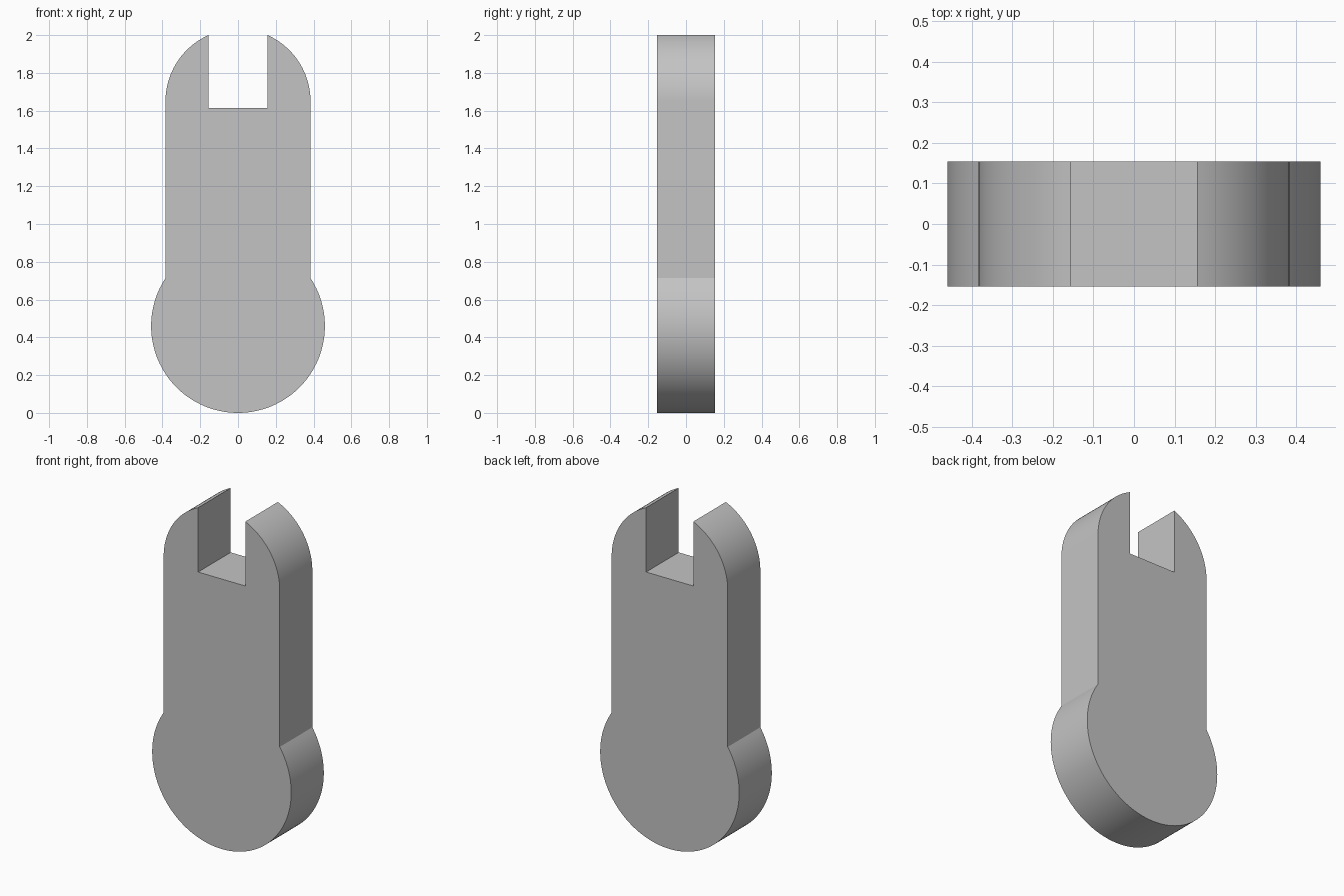
import bpy
import bmesh
from math import acos, asin, cos, sin, pi, radians

if "Cube" in bpy.data.objects:
    bpy.data.objects.remove(bpy.data.objects["Cube"], do_unlink=True)

BASE_R = 0.46        # round foot
HALF_W = 0.384       # straight shank and rounded head
SLOT_W = 0.156       # half width of the slot
SLOT_Z = 1.615
HALF_D = 0.154
HEAD_Z = 2 - HALF_W * cos(asin(SLOT_W / HALF_W))


def arc(radius, centre_z, start, end, steps):
    """Points in x, z along a circle centred on x = 0."""
    angles = [start + (end - start) * i / steps for i in range(steps + 1)]
    return [(radius * cos(a), centre_z + radius * sin(a)) for a in angles]


# Half outline: foot, shank, rounded head, slot
half = arc(BASE_R, BASE_R, -pi / 2, acos(HALF_W / BASE_R), 48)
half += arc(HALF_W, HEAD_Z, 0, acos(SLOT_W / HALF_W), 24)
half.append((SLOT_W, SLOT_Z))
outline = half + [(-x, z) for x, z in reversed(half[1:])]

# Extrude the mirrored outline through the depth
bm = bmesh.new()
face = bm.faces.new([bm.verts.new((x, -HALF_D, z)) for x, z in outline])
extruded = bmesh.ops.extrude_face_region(bm, geom=[face], use_keep_orig=True)
moved = [v for v in extruded["geom"] if isinstance(v, bmesh.types.BMVert)]
bmesh.ops.translate(bm, verts=moved, vec=(0, 2 * HALF_D, 0))
bmesh.ops.recalc_face_normals(bm, faces=bm.faces)
mesh = bpy.data.meshes.new("slotted_link")
bm.to_mesh(mesh)
bm.free()
link = bpy.data.objects.new("slotted_link", mesh)
bpy.context.collection.objects.link(link)

# Plain grey
grey = bpy.data.materials.new("light_grey")
grey.use_nodes = True
colour = (0.55, 0.55, 0.55, 1)
grey.diffuse_color = colour
grey.node_tree.nodes["Principled BSDF"].inputs["Base Color"].default_value = colour
mesh.materials.append(grey)

# Smooth curved walls, crisp corners
bpy.ops.object.select_all(action="DESELECT")
link.select_set(True)
bpy.context.view_layer.objects.active = link
bpy.ops.object.shade_smooth_by_angle(angle=radians(20))
